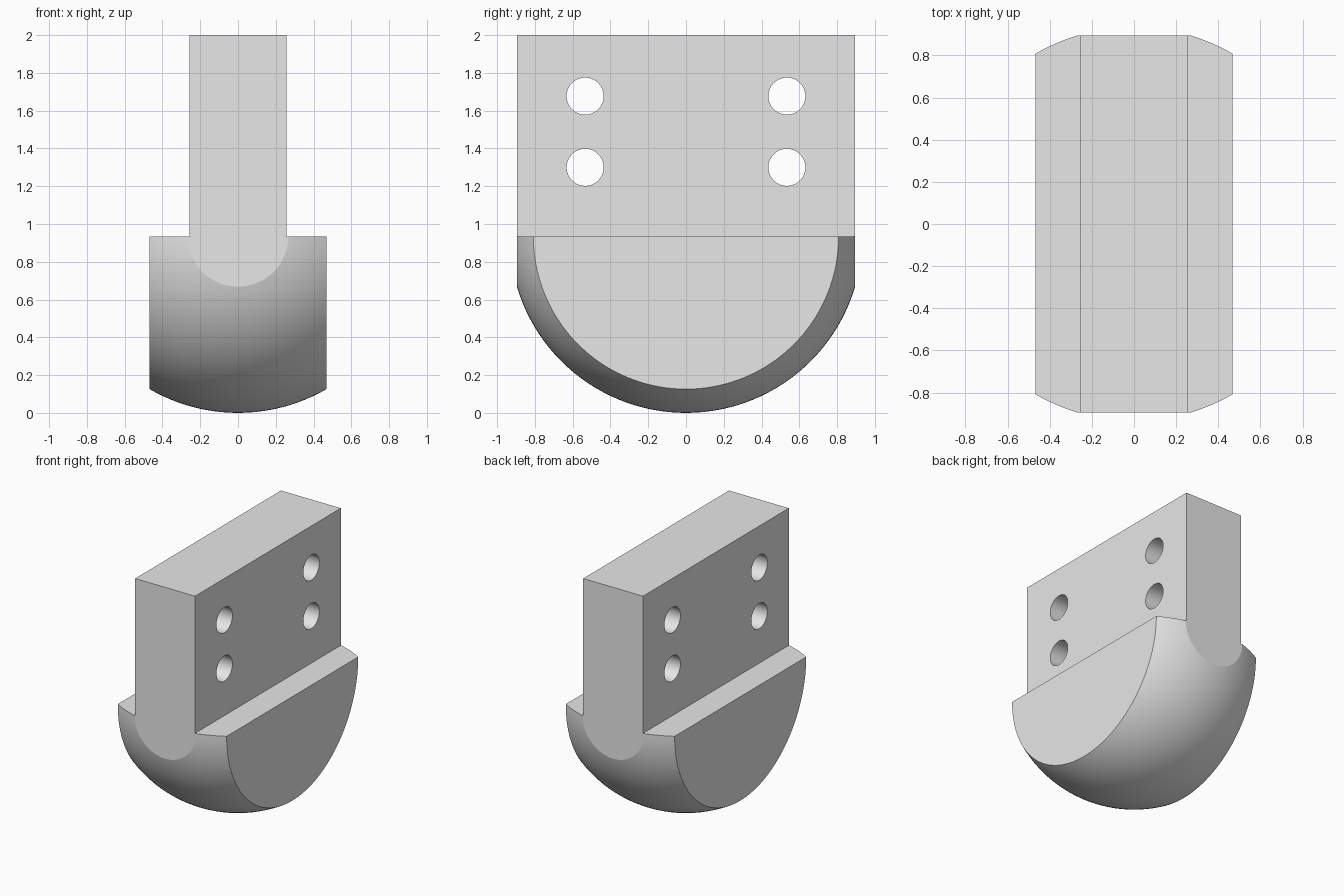
import bpy
import bmesh
import math
from mathutils import Matrix, Vector

cube = bpy.data.objects.get("Cube")
if cube:
    bpy.data.objects.remove(cube, do_unlink=True)

RADIUS = 0.934      # ball radius and height of its flat top
HALF_LENGTH = 0.895
HALF_BALL = 0.468
HALF_TAB = 0.257
TOP = 2.0

grey = bpy.data.materials.new("plain grey")
grey.use_nodes = True
grey.diffuse_color = (0.8, 0.8, 0.8, 1)
grey.node_tree.nodes["Principled BSDF"].inputs["Base Color"].default_value = (0.8, 0.8, 0.8, 1)


def make_object(name, bm):
    bmesh.ops.recalc_face_normals(bm, faces=bm.faces)
    mesh = bpy.data.meshes.new(name)
    bm.to_mesh(mesh)
    bm.free()
    mesh.materials.append(grey)
    obj = bpy.data.objects.new(name, mesh)
    bpy.context.collection.objects.link(obj)
    return obj


def slice_off(bm, point, normal):
    """Remove everything beyond a plane and cap the opening."""
    bmesh.ops.bisect_plane(bm, geom=bm.verts[:] + bm.edges[:] + bm.faces[:],
                           plane_co=point, plane_no=normal, clear_outer=True)
    rim = [e for e in bm.edges if e.is_boundary]
    bmesh.ops.holes_fill(bm, edges=rim, sides=0)


def apply_boolean(target, tool, operation):
    mod = target.modifiers.new(operation.title(), 'BOOLEAN')
    mod.operation = operation
    mod.solver = 'EXACT'
    mod.object = tool
    bpy.context.view_layer.objects.active = target
    bpy.ops.object.modifier_apply(modifier=mod.name)
    bpy.data.objects.remove(tool, do_unlink=True)


# Half ball with flat sides and ends
bm = bmesh.new()
bmesh.ops.create_uvsphere(bm, u_segments=128, v_segments=64, radius=RADIUS,
                          matrix=Matrix.Translation((0, 0, RADIUS)))
slice_off(bm, Vector((0, 0, RADIUS)), Vector((0, 0, 1)))
for side in (-1, 1):
    slice_off(bm, Vector((side * HALF_BALL, 0, 0)), Vector((side, 0, 0)))
    slice_off(bm, Vector((0, side * HALF_LENGTH, 0)), Vector((0, side, 0)))
block = make_object("rounded_mounting_block", bm)

# Upright tab
bm = bmesh.new()
size = Matrix.Diagonal((2 * HALF_TAB, 2 * HALF_LENGTH, TOP - RADIUS, 1))
bmesh.ops.create_cube(bm, size=1,
                      matrix=Matrix.Translation((0, 0, (TOP + RADIUS) / 2)) @ size)
tab = make_object("upright_tab", bm)

# Four bolt holes through the tab
bm = bmesh.new()
for y in (-0.534, 0.534):
    for z in (1.3, 1.677):
        bmesh.ops.create_cone(bm, cap_ends=True, segments=64, radius1=0.098,
                              radius2=0.098, depth=1,
                              matrix=Matrix.Translation((0, y, z))
                              @ Matrix.Rotation(math.pi / 2, 4, 'Y'))
drills = make_object("hole_cutters", bm)
drills.hide_render = True
apply_boolean(tab, drills, 'DIFFERENCE')
apply_boolean(block, tab, 'UNION')

# Smooth the curved faces, keep the flat cuts crisp
bpy.ops.object.select_all(action='DESELECT')
block.select_set(True)
bpy.context.view_layer.objects.active = block
bpy.ops.object.shade_smooth_by_angle(angle=math.radians(10))
